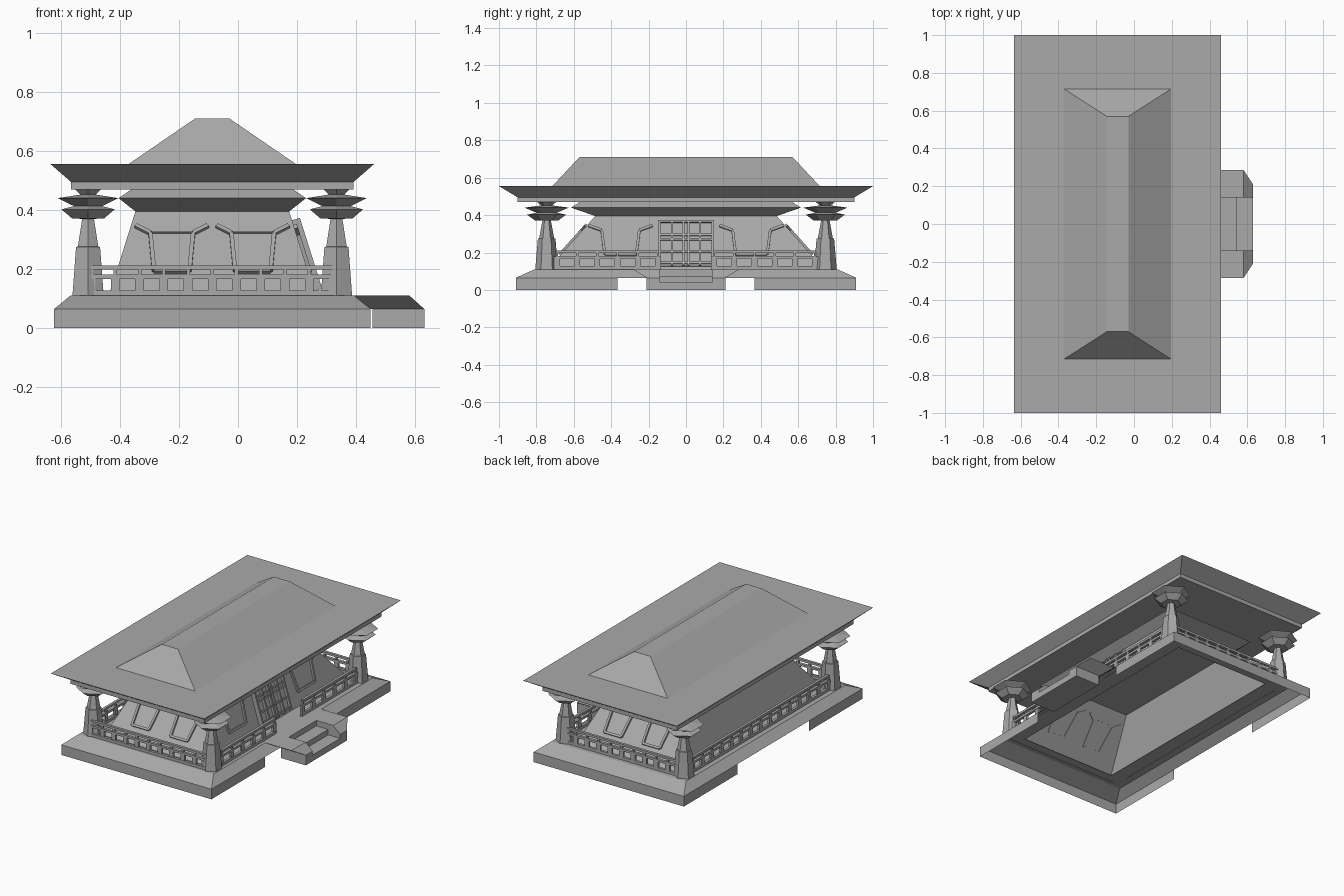
import bpy
import bmesh
import math
from mathutils import Vector

cube = bpy.data.objects.get("Cube")
if cube:
    bpy.data.objects.remove(cube, do_unlink=True)

CX = -0.087                      # hall centre line
FLOOR, EAVE = 0.11, 0.395        # foot and top of the sloped walls

stone = bpy.data.materials.new("grey stone")
stone.use_nodes = True
GREY = (0.4, 0.4, 0.4, 1)
stone.diffuse_color = GREY
stone.node_tree.nodes["Principled BSDF"].inputs["Base Color"].default_value = GREY


def finish(name, bm):
    bmesh.ops.recalc_face_normals(bm, faces=bm.faces)
    mesh = bpy.data.meshes.new(name)
    bm.to_mesh(mesh)
    bm.free()
    mesh.materials.append(stone)
    obj = bpy.data.objects.new(name, mesh)
    bpy.context.collection.objects.link(obj)
    return obj


def rect(z, hx, hy):
    return [(CX + sx * hx, sy * hy, z) for sx, sy in ((-1, -1), (1, -1), (1, 1), (-1, 1))]


def hexagon(z, r, x, y):
    turns = [math.pi / 2 + i * math.pi / 3 for i in range(6)]
    return [(x + r * math.cos(a), y + r * math.sin(a), z) for a in turns]


def loft(name, rings, bottom=True, top=True):
    bm = bmesh.new()
    rows = [[bm.verts.new(p) for p in ring] for ring in rings]
    for low, high in zip(rows, rows[1:]):
        for i in range(len(low)):
            j = (i + 1) % len(low)
            bm.faces.new((low[i], low[j], high[j], high[i]))
    if bottom:
        bm.faces.new(rows[0][::-1])
    if top:
        bm.faces.new(rows[-1])
    return finish(name, bm)


def hull(bm, points):
    verts = [bm.verts.new(p) for p in points]
    bmesh.ops.convex_hull(bm, input=verts)


def block(bm, x0, x1, y0, y1, z0, z1):
    hull(bm, [(x, y, z) for x in (x0, x1) for y in (y0, y1) for z in (z0, z1)])


def bar(bm, p, q, width, depth, normal):
    """Straight bar from p to q, lying on a surface with the given normal."""
    p, q, n = Vector(p), Vector(q), Vector(normal).normalized()
    side = (q - p).normalized().cross(n) * width / 2
    hull(bm, [e + s * side + n * d for e in (p, q) for s in (-1, 1) for d in (-0.003, depth)])


# Platform: sloped rim and walkway, with an open middle under the hall
loft("platform", [rect(0.065, 0.535, 0.91), rect(FLOOR, 0.48, 0.81), rect(FLOOR, 0.34, 0.72)],
     bottom=False, top=False)

# Platform skirts: one U-shaped wall at each end
for name, s in (("front_skirt", -1), ("back_skirt", 1)):
    bm = bmesh.new()
    path = [(CX - 0.535, s * 0.365), (CX - 0.535, s * 0.91), (CX + 0.535, s * 0.91), (CX + 0.535, s * 0.365)]
    for a, b in zip(path, path[1:]):
        bm.faces.new([bm.verts.new(v) for v in ((*a, 0), (*b, 0), (*b, 0.065), (*a, 0.065))])
    bmesh.ops.remove_doubles(bm, verts=bm.verts, dist=1e-5)
    finish(name, bm)

# Entrance stair: two flared cheeks with treads between
bm = bmesh.new()
for s in (-1, 1):
    inner = s * 0.14
    block(bm, 0.455, 0.63, inner, s * 0.21, 0, 0.065)
    hull(bm, [(0.39, inner, FLOOR), (0.39, s * 0.285, FLOOR), (0.58, inner, FLOOR),
              (0.58, s * 0.285, FLOOR), (0.63, inner, 0.065), (0.63, s * 0.21, 0.065),
              (0.45, inner, 0.065), (0.45, s * 0.21, 0.065)])
block(bm, 0.39, 0.46, -0.14, 0.14, 0.065, FLOOR)
block(bm, 0.455, 0.545, -0.14, 0.14, 0, 0.075)
block(bm, 0.545, 0.63, -0.14, 0.14, 0, 0.04)
finish("entrance_stair", bm)

# Hall walls and the flared crown above them
FOOT, HEAD = (0.35, 0.74), (0.26, 0.485)
loft("hall_walls", [rect(FLOOR, *FOOT), rect(EAVE, *HEAD)], bottom=False, top=False)
loft("hall_crown", [rect(EAVE, *HEAD), rect(0.44, 0.317, 0.615), rect(0.475, 0.265, 0.56)])

# Roof slab with fascia, and the hipped upper roof
loft("roof_slab", [rect(0.47, 0.478, 0.9), rect(0.495, 0.478, 0.9), rect(0.555, 0.547, 1.0)])
loft("upper_roof", [rect(0.555, 0.283, 0.715), rect(0.71, 0.057, 0.57)], bottom=False)


def wall_half(axis, z):
    t = (z - FLOOR) / (EAVE - FLOOR)
    return FOOT[axis] + t * (HEAD[axis] - FOOT[axis])


def end_point(s):
    return lambda u, z: (CX + u, s * wall_half(1, z), z)


def side_point(u, z):
    return (CX + wall_half(0, z), u, z)


RISE = EAVE - FLOOR
SIDE_NORMAL = (RISE, 0, FOOT[0] - HEAD[0])


def end_normal(s):
    return (0, s * RISE, FOOT[1] - HEAD[1])


# Window frames: tapered U with outward brackets at the top
def window(name, at, centre, scale, normal):
    bm = bmesh.new()
    outline = [(-0.122, 0.343), (-0.072, 0.318), (-0.06, 0.19), (0.06, 0.19), (0.072, 0.318), (0.122, 0.343)]
    points = [at(centre + u * scale, z) for u, z in outline]
    for a, b in zip(points, points[1:]):
        bar(bm, a, b, 0.014, 0.012, normal)
    bar(bm, at(centre - 0.07 * scale, 0.322), at(centre + 0.07 * scale, 0.322), 0.005, 0.005, normal)
    finish(name, bm)


for i, side in enumerate((-1, 1)):
    label = ("right", "left")[i]
    for wall, s in (("front", -1), ("back", 1)):
        window(f"{wall}_window_{label}", end_point(s), side * 0.137, 1.0, end_normal(s))
    window(f"entrance_window_{i + 1}", side_point, side * 0.35, 1.4, SIDE_NORMAL)

# Door: panel with twin lattice leaves
bm = bmesh.new()
bar(bm, side_point(0, 0.125), side_point(0, 0.36), 0.29, 0.012, SIDE_NORMAL)
for u in (-0.143, -0.075, -0.013, 0.013, 0.075, 0.143):
    bar(bm, side_point(u, 0.125), side_point(u, 0.365), 0.012, 0.028, SIDE_NORMAL)
for z in (0.14, 0.2, 0.265, 0.29, 0.36):
    bar(bm, side_point(-0.145, z), side_point(0.145, z), 0.01, 0.022, SIDE_NORMAL)
finish("door", bm)

# Corner posts with stacked saucer capitals
PROFILE = [(FLOOR, 0.061), (0.275, 0.047), (0.276, 0.04), (0.37, 0.023), (0.371, 0.062),
           (0.402, 0.104), (0.413, 0.055), (0.44, 0.118), (0.452, 0.03), (0.471, 0.052)]
for sx, across in ((-1, "right"), (1, "left")):
    for sy, along in ((-1, "front"), (1, "back")):
        loft(f"{along}_{across}_post",
             [hexagon(z, r, CX + sx * 0.42, sy * 0.745) for z, r in PROFILE])


# Railings: three rails with regular balusters
def railing(name, start, end, count):
    bm = bmesh.new()
    a, b = Vector((*start, 0)), Vector((*end, 0))
    normal = (b - a).cross(Vector((0, 0, 1)))
    up = Vector((0, 0, 1))
    for z, height in ((0.118, 0.02), (0.174, 0.014), (0.205, 0.014)):
        bar(bm, a + up * z, b + up * z, height, 0.014, normal)
    for i in range(count + 1):
        p = a.lerp(b, i / count)
        bar(bm, p + up * FLOOR, p + up * 0.178, 0.03, 0.011, normal)
        bar(bm, p + up * 0.17, p + up * 0.21, 0.012, 0.011, normal)
    finish(name, bm)


for name, s in (("front_railing", -1), ("back_railing", 1)):
    railing(name, (CX - 0.41, s * 0.78), (CX + 0.41, s * 0.78), 10)
railing("right_railing", (CX - 0.445, -0.69), (CX - 0.445, 0.69), 14)
for name, s in (("entrance_railing_front", -1), ("entrance_railing_back", 1)):
    railing(name, (CX + 0.445, s * 0.69), (CX + 0.445, s * 0.15), 5)
